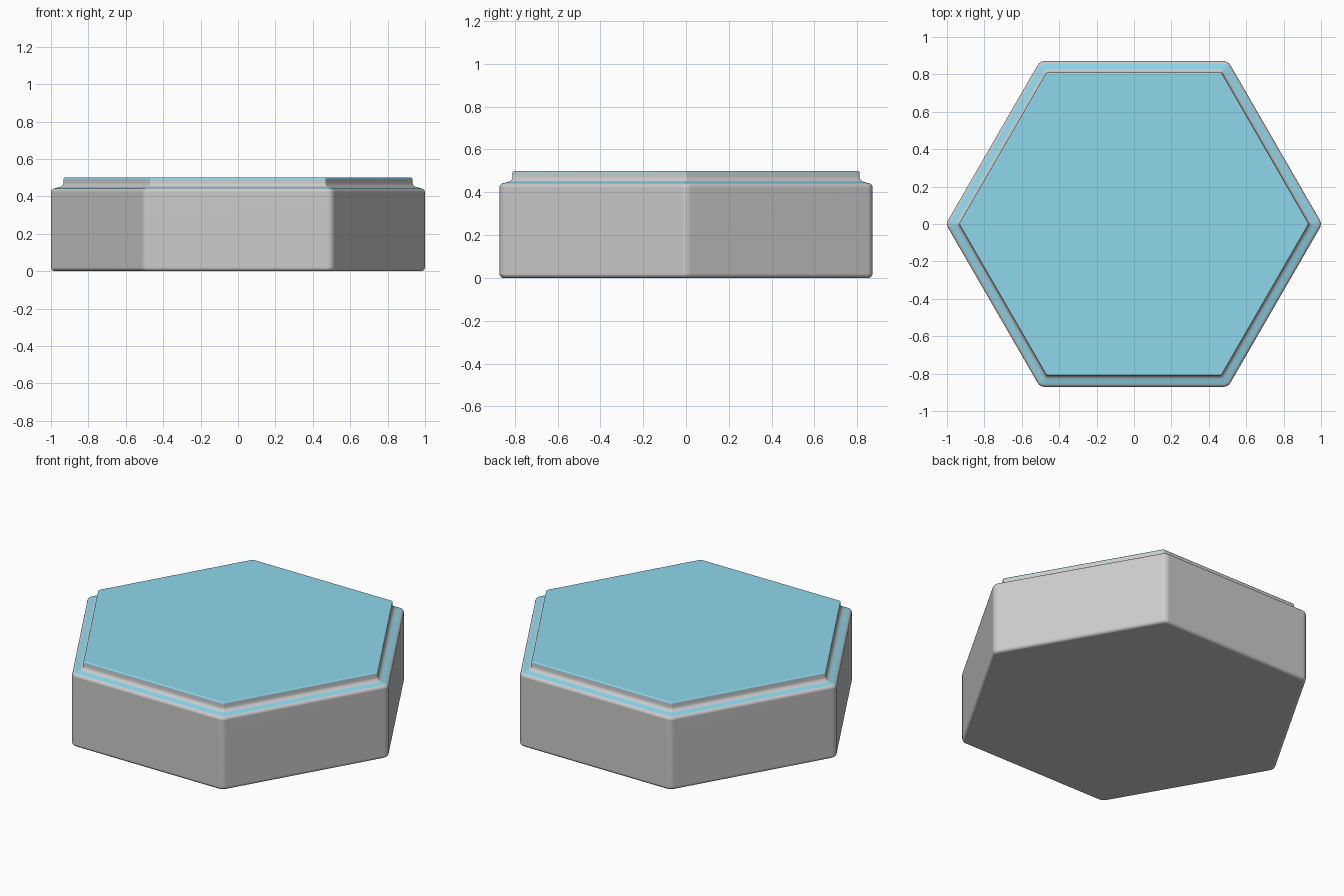
import bpy, bmesh, math

if "Cube" in bpy.data.objects:
    bpy.data.objects.remove(bpy.data.objects["Cube"])

SEG = 4  # segments in each rounded corner


def hex_ring(bm, apothem, z, radius):
    """Ring of vertices: hexagon with rounded corners, points on the x axis."""
    ring = []
    centre = (apothem - radius) / math.cos(math.pi / 6)
    for k in range(6):
        a = k * math.pi / 3
        for i in range(SEG + 1):
            t = a + math.pi / 3 * (i / SEG - 0.5)
            ring.append(bm.verts.new((centre * math.cos(a) + radius * math.cos(t),
                                      centre * math.sin(a) + radius * math.sin(t), z)))
    return ring


def arc(cx, cz, r, start, end, n=4):
    """Profile points on an arc, angles in degrees."""
    return [(cx + r * math.cos(math.radians(start + (end - start) * i / n)),
             cz + r * math.sin(math.radians(start + (end - start) * i / n)))
            for i in range(n + 1)]


# Profile from the bottom up: rounded foot, wall, rounded shoulder
A = 0.871
foot = arc(A - 0.02, 0.02, 0.02, -90, 0)
shoulder = arc(A - 0.02, 0.423, 0.02, 0, 90)
# concave cove rising to the raised top, then a small rounded rim
cove = arc(0.835, 0.473, 0.025, -90, -180)
rim = arc(0.802, 0.492, 0.008, 0, 90, 3)
profile = foot + shoulder + cove + rim

bm = bmesh.new()
rings = []
for a, z in profile:
    radius = max(0.012, 0.042 - (A - a) * 0.5)
    rings.append(hex_ring(bm, a, z, radius))

ledge = len(foot) + len(shoulder) - 1                 # coloured ledge band
top_start = len(profile) - len(rim)                   # coloured rim bands
for j, (lo, hi) in enumerate(zip(rings, rings[1:])):
    n = len(lo)
    for i in range(n):
        f = bm.faces.new((lo[i], lo[(i + 1) % n], hi[(i + 1) % n], hi[i]))
        f.material_index = 1 if j in (ledge, ledge - 1, ledge + 1) or j >= top_start else 0
bm.faces.new(rings[0][::-1])
bm.faces.new(rings[-1]).material_index = 1

mesh = bpy.data.meshes.new("hexagonal_tile")
bm.to_mesh(mesh)
bm.free()
tile = bpy.data.objects.new("hexagonal_tile", mesh)
bpy.context.collection.objects.link(tile)

# Plain base and blue top
grey = bpy.data.materials.new("base_grey")
blue = bpy.data.materials.new("top_blue")
blue.diffuse_color = (0.27, 0.68, 0.83, 1)
blue.use_nodes = True
blue.node_tree.nodes["Principled BSDF"].inputs["Base Color"].default_value = blue.diffuse_color
mesh.materials.append(grey)
mesh.materials.append(blue)

bpy.context.view_layer.objects.active = tile
tile.select_set(True)
bpy.ops.object.shade_smooth_by_angle(angle=math.radians(40))
weighted = tile.modifiers.new("even_shading", 'WEIGHTED_NORMAL')
weighted.keep_sharp = True
